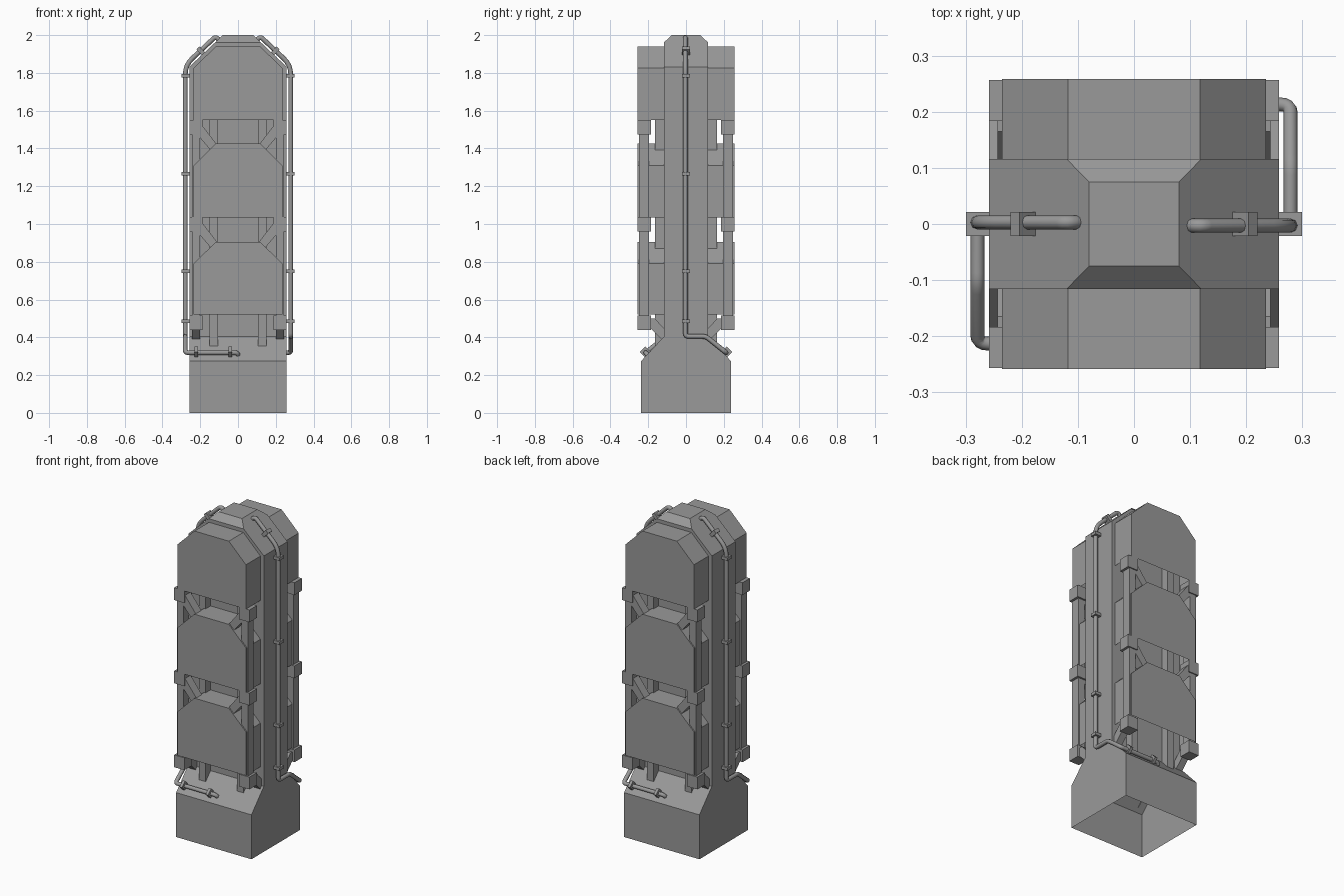
import bpy, bmesh
from math import radians
from mathutils import Vector, Matrix

if "Cube" in bpy.data.objects:
    bpy.data.objects.remove(bpy.data.objects["Cube"])

# Dark grey finish shared by every part
grey = bpy.data.materials.new("dark_grey")
grey.diffuse_color = (.32, .32, .32, 1)
grey.use_nodes = True
grey.node_tree.nodes["Principled BSDF"].inputs["Base Color"].default_value = grey.diffuse_color


def make(name, bm):
    bmesh.ops.recalc_face_normals(bm, faces=bm.faces)
    me = bpy.data.meshes.new(name)
    bm.to_mesh(me)
    bm.free()
    me.materials.append(grey)
    ob = bpy.data.objects.new(name, me)
    bpy.context.collection.objects.link(ob)
    return ob


def prism(points, a, b, axis):
    """Closed profile extruded from a to b along x (points are y,z) or y (points are x,z)."""
    bm = bmesh.new()
    place = (lambda p, t: (t, p[0], p[1])) if axis == 'x' else (lambda p, t: (p[0], t, p[1]))
    va = [bm.verts.new(place(p, a)) for p in points]
    vb = [bm.verts.new(place(p, b)) for p in points]
    bm.faces.new(va)
    bm.faces.new(vb)
    for i in range(len(points)):
        bm.faces.new([va[i - 1], va[i], vb[i], vb[i - 1]])
    return bm


def open_bottom(name, bm):
    """Finish a part as a shell without its lowest face."""
    bmesh.ops.recalc_face_normals(bm, faces=bm.faces)
    low = min(v.co.z for v in bm.verts) + .001
    faces = [f for f in bm.faces if all(v.co.z < low for v in f.verts)]
    # normals are set before opening, so they are kept outward
    bmesh.ops.delete(bm, geom=faces, context='FACES_ONLY')
    return make(name, bm)


def mirrored(half):
    return half + [(-u, z) for u, z in reversed(half)]


def box(name, x0, x1, y0, y1, z0, z1):
    return make(name, prism([(x0, z0), (x1, z0), (x1, z1), (x0, z1)], y0, y1, 'y'))


# Body: flared base and tall core, chamfered top, open underneath
bm = prism(mirrored([(.237, 0), (.237, .275), (.116, .405), (.116, 1.962), (.075, 2.0)]), -.258, .258, 'x')
for s in (-1, 1):
    bmesh.ops.bisect_plane(bm, geom=bm.verts[:] + bm.edges[:] + bm.faces[:],
                           plane_co=(s * .08, 0, 2.0), plane_no=(s * .17, 0, .18), clear_outer=True)
    bmesh.ops.holes_fill(bm, edges=[e for e in bm.edges if e.is_boundary])
open_bottom("body", bm)

LEVELS = (.44, .96, 1.475)      # bottom of each bracket row
PANELS = ((.52, .905), (1.035, 1.425), (1.55, 1.94))

for s, side in ((-1, "front"), (1, "back")):
    # Armour panels: hollow shells with chamfered shoulders
    for i, (lo, hi) in enumerate(PANELS):
        half = [(.235, lo), (.235, hi - .115), (.118, hi)]
        open_bottom(f"{side}_panel_{i}", prism(mirrored(half), s * .114, s * .258, 'y'))
    for m in (-1, 1):
        # Corner rail and inner post behind the panels
        box(f"{side}_rail", m * .2, m * .243, s * .195, s * .25, .45, 1.55)
        box(f"{side}_post", m * .107, m * .152, s * .112, s * .163, .34, 1.75)
        # Brackets clipping the panels at each level
        for z in LEVELS:
            box(f"{side}_bracket", m * .188, m * .258, s * .184, s * .257, z, z + .076)
        # Diagonal braces from bracket to panel top in the gaps
        for z in LEVELS[1:]:
            make(f"{side}_brace", prism([(m * .2, z + .06), (m * .2, z - .02),
                                         (m * .14, z - .09), (m * .107, z - .06)],
                                        s * .195, s * .25, 'y'))
        # Strut from the lowest bracket down to the base slope
        make(f"{side}_strut", prism([(s * .19, .45), (s * .11, .37), (s * .11, .44), (s * .165, .5),
                                     (s * .19, .5)], m * .2, m * .243, 'x'))


# Pipes: one on each flank, the second is the first turned half a revolution
def fillet(points, r, steps=4):
    out = [points[0]]
    for i, (a, b, c) in enumerate(zip(points, points[1:], points[2:])):
        k = .05 if i == 1 else r          # wide bend at the shoulder
        p, q = b + (a - b).normalized() * k, b + (c - b).normalized() * k
        for j in range(steps + 1):
            t = j / steps
            out.append(p * (1 - t) ** 2 + b * 2 * t * (1 - t) + q * t * t)
    return out + [points[-1]]


PATH = [(.09, -.003, 1.965), (.118, -.003, 1.993), (.279, -.003, 1.842), (.279, -.003, .405),
        (.279, .105, .405), (.279, .213, .319), (.0, .213, .319), (.0, .195, .295)]
CLAMPS = [((.278, 0, z), (.042, .042, .018), 0) for z in (.485, .75, 1.265, 1.785)]
CLAMPS.append(((.197, 0, 1.916), (.022, .042, .045), 43))
CLAMPS += [((x, .216, .322), (.018, .042, .042), 0) for x in (.22, .042)]

for name, angle in (("right", 0), ("left", 180)):
    rot = Matrix.Rotation(radians(angle), 4, 'Z')
    pts = fillet([rot @ Vector(p) for p in PATH], .018)
    cu = bpy.data.curves.new(f"{name}_pipe", 'CURVE')
    cu.dimensions = '3D'
    cu.bevel_depth = .0125
    cu.bevel_resolution = 2
    cu.use_fill_caps = True
    cu.materials.append(grey)
    sp = cu.splines.new('POLY')
    sp.points.add(len(pts) - 1)
    for point, co in zip(sp.points, pts):
        point.co = (*co, 1)
    sp.use_smooth = True
    pipe = bpy.data.objects.new(f"{name}_pipe", cu)
    bpy.context.collection.objects.link(pipe)

    # Clamps holding the pipe
    for co, size, tilt in CLAMPS:
        bm = bmesh.new()
        bmesh.ops.create_cube(bm, size=1)
        lean = Matrix.Rotation(radians(tilt), 4, 'Y')
        if abs(co[1]) > .1:
            lean = Matrix.Rotation(radians(-45), 4, 'X')
        bm.transform(rot @ Matrix.Translation(co) @ lean @ Matrix.Diagonal((*size, 1)))
        make(f"{name}_clamp", bm)
